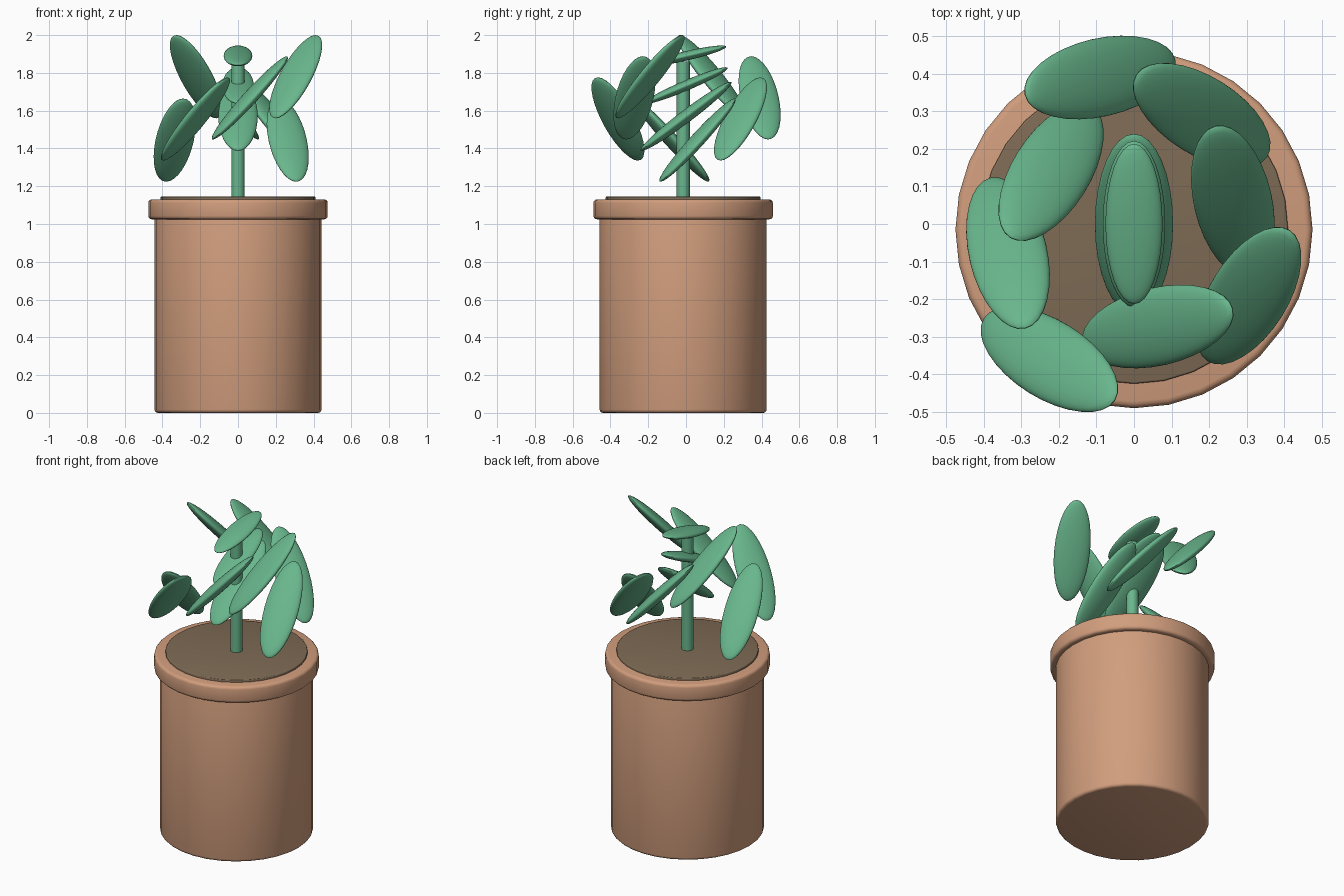
import bpy, bmesh, math
from mathutils import Matrix, Vector

cube = bpy.data.objects.get("Cube")
if cube:
    bpy.data.objects.remove(cube, do_unlink=True)


def material(name, rgb):
    mat = bpy.data.materials.new(name)
    mat.use_nodes = True
    mat.diffuse_color = (*rgb, 1)
    mat.node_tree.nodes["Principled BSDF"].inputs["Base Color"].default_value = (*rgb, 1)
    return mat


terracotta = material("terracotta", (0.64, 0.34, 0.205))
earth = material("earth", (0.21, 0.146, 0.09))
green = material("leaf green", (0.14, 0.47, 0.265))


def add_object(name, bm, mat, location=(0, 0, 0)):
    mesh = bpy.data.meshes.new(name)
    bm.to_mesh(mesh)
    bm.free()
    mesh.materials.append(mat)
    obj = bpy.data.objects.new(name, mesh)
    obj.location = location
    bpy.context.collection.objects.link(obj)
    bpy.ops.object.select_all(action="DESELECT")
    bpy.context.view_layer.objects.active = obj
    obj.select_set(True)
    bpy.ops.object.shade_smooth_by_angle(angle=math.radians(40))
    return obj


def cylinder(name, radius, bottom, top, mat, bevel=0.0, sides=32):
    bm = bmesh.new()
    bmesh.ops.create_cone(bm, cap_ends=True, segments=sides, radius1=radius,
                          radius2=radius, depth=top - bottom)
    if bevel:
        rims = [e for e in bm.edges if abs(e.verts[0].co.z - e.verts[1].co.z) < 0.001]
        bmesh.ops.bevel(bm, geom=rims, offset=bevel, segments=3, profile=0.5,
                        affect="EDGES")
    return add_object(name, bm, mat, (0, -0.015, (bottom + top) / 2))


def leaf(name, centre, yaw, pitch, size=1.0):
    # Flattened ellipsoid, long along its own x, pitched up and turned about z
    bm = bmesh.new()
    bmesh.ops.create_uvsphere(bm, u_segments=32, v_segments=20, radius=1)
    shape = Matrix.Diagonal((0.3 * size, 0.104 * size, 0.034 * size, 1))
    turn = (Matrix.Rotation(math.radians(yaw), 4, "Z")
            @ Matrix.Rotation(math.radians(-pitch), 4, "Y"))
    bmesh.ops.transform(bm, matrix=turn @ shape, verts=bm.verts)
    return add_object(name, bm, green, centre)


# Pot, rim, soil and stem
cylinder("pot_body", 0.442, 0, 1.06, terracotta, 0.018)
cylinder("pot_rim", 0.475, 1.025, 1.13, terracotta, 0.018)
cylinder("soil", 0.41, 1.08, 1.145, earth, 0.005)
cylinder("stem", 0.035, 1.1, 1.86, green, sides=24)

# Leaves stacked on the stem, flatter and smaller towards the top
for i, (z, pitch, size) in enumerate([(1.57, 37, 1.0), (1.733, 23, 0.8), (1.89, 13, 0.73)]):
    leaf(f"crown_leaf_{i + 1}", (0, 0, z), 90, pitch, size)

# Opposite pairs of outer leaves, each pair lower and turned on
for i, (near, far) in enumerate([(0.36, 0.26), (0.28, 0.4), (0.425, 0.34), (0.344, 0.27)]):
    yaw = 58 - 45 * i
    side = Vector((math.sin(math.radians(yaw)), -math.cos(math.radians(yaw)), 0))
    height = Vector((0, 0, 1.78 - 0.112 * i))
    leaf(f"outer_leaf_{i + 1}_a", height + side * near, yaw, 47)
    leaf(f"outer_leaf_{i + 1}_b", height - side * far, yaw + 180, 47)
